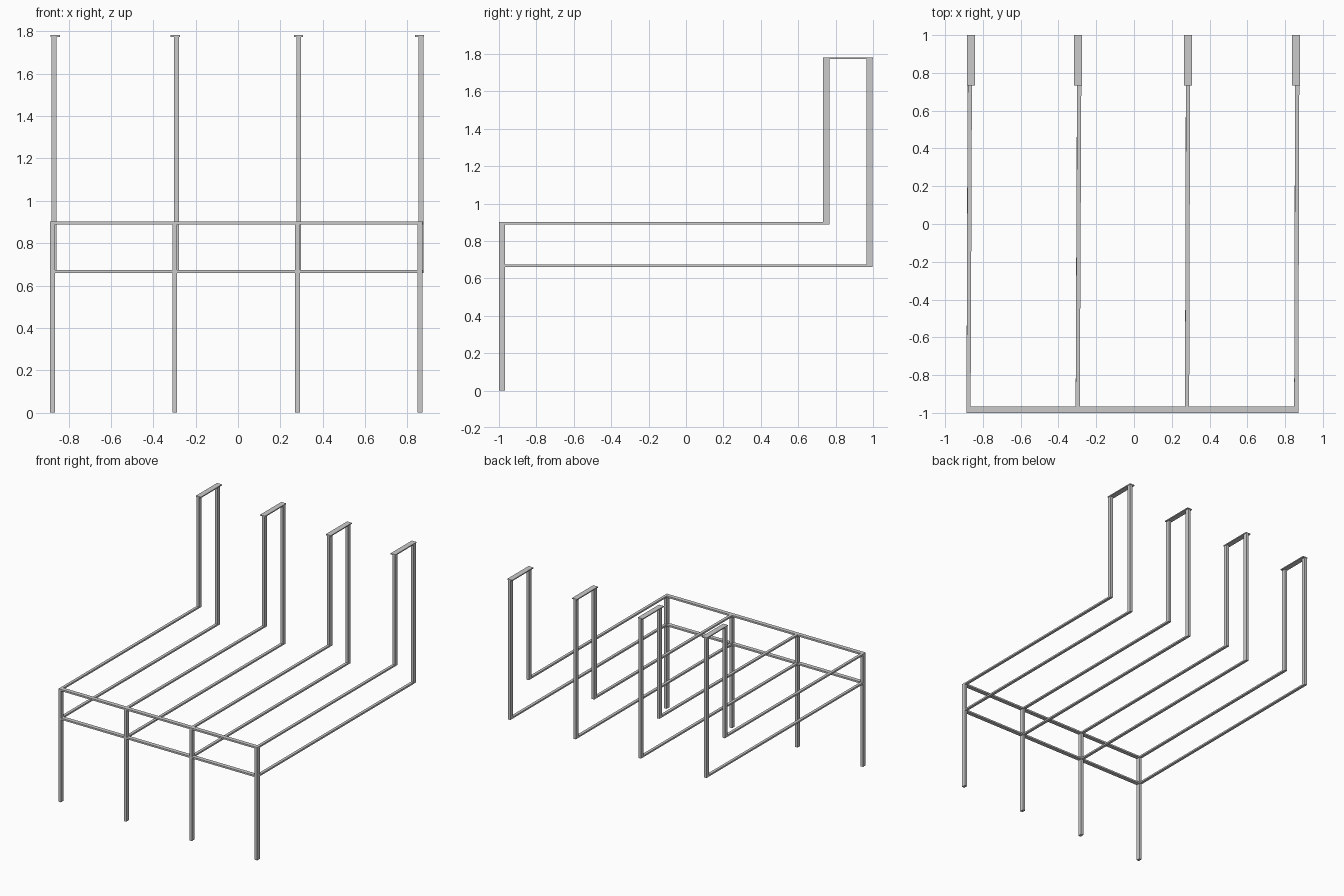
import bpy
import bmesh

if "Cube" in bpy.data.objects:
    bpy.data.objects.remove(bpy.data.objects["Cube"])

# One plain grey metal for the whole frame
steel = bpy.data.materials.new("grey_steel")
steel.diffuse_color = (0.6, 0.6, 0.6, 1.0)
steel.use_nodes = True
steel.node_tree.nodes["Principled BSDF"].inputs["Base Color"].default_value = steel.diffuse_color


def box(name, x0, x1, y0, y1, z0, z1, shift=0.0):
    """Box from its limits; shift slides the back end (y1) sideways in x."""
    bm = bmesh.new()
    bmesh.ops.create_cube(bm, size=1.0)
    for v in bm.verts:
        back = v.co.y > 0
        v.co.x = (x1 if v.co.x > 0 else x0) + (shift if back else 0.0)
        v.co.y = y1 if back else y0
        v.co.z = z1 if v.co.z > 0 else z0
    mesh = bpy.data.meshes.new(name)
    bm.to_mesh(mesh)
    bm.free()
    mesh.materials.append(steel)
    obj = bpy.data.objects.new(name, mesh)
    bpy.context.collection.objects.link(obj)
    return obj


HALF = 0.011           # half width of the bars in x
LEG_X = (-0.876, -0.298, 0.281, 0.859)
POST_X = (-0.869, -0.290, 0.286, 0.864)
CAP_X = (-0.863, -0.296, 0.285, 0.857)
TOP = (0.889, 0.902)   # heights of the upper rails
LOW = (0.660, 0.673)   # heights of the lower rails

for i, (lx, px, cx) in enumerate(zip(LEG_X, POST_X, CAP_X), 1):
    # Front leg
    box(f"front_leg_{i}", lx - HALF, lx + HALF, -1.0, -0.967, 0.0, TOP[1])
    # Long rails running back, drifting slightly sideways to meet the posts
    box(f"upper_side_rail_{i}", lx - HALF, lx + HALF, -0.967, 0.733, *TOP, px - lx)
    box(f"lower_side_rail_{i}", lx - HALF, lx + HALF, -0.967, 0.965, *LOW, px - lx)
    # Tall back posts
    box(f"inner_back_post_{i}", px - HALF, px + HALF, 0.733, 0.766, TOP[0], 1.777)
    box(f"outer_back_post_{i}", px - HALF, px + HALF, 0.965, 0.998, LOW[0], 1.774)
    # Flat cap plate joining the posts
    box(f"cap_plate_{i}", cx - 0.0215, cx + 0.0215, 0.733, 1.0, 1.774, 1.782)

# Front cross rails between neighbouring legs
for i, (a, b) in enumerate(zip(LEG_X, LEG_X[1:]), 1):
    box(f"upper_front_rail_{i}", a + HALF, b - HALF, -1.0, -0.967, *TOP)
    box(f"lower_front_rail_{i}", a + HALF, b - HALF, -1.0, -0.967, *LOW)
